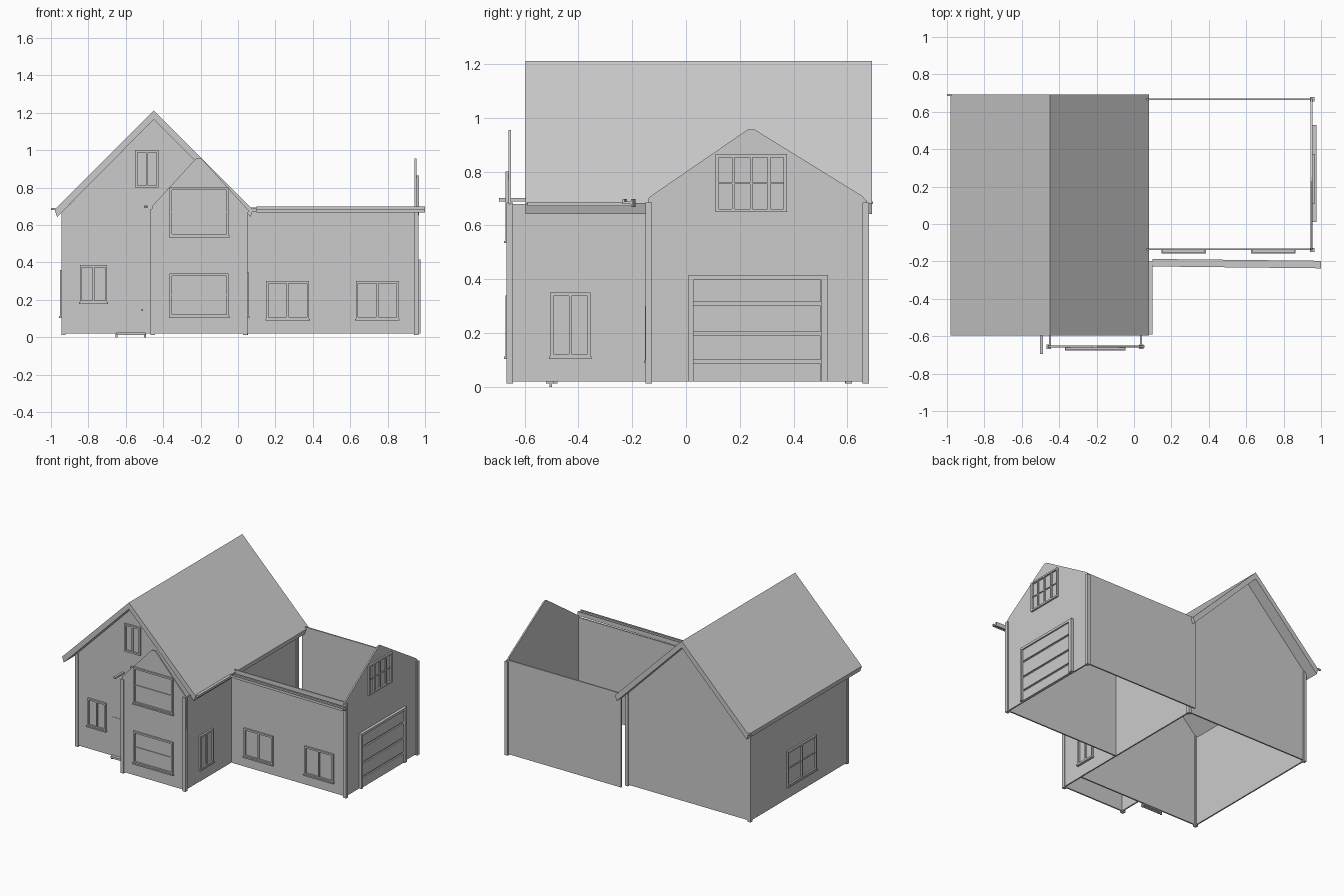
import bpy, bmesh

if "Cube" in bpy.data.objects:
    bpy.data.objects.remove(bpy.data.objects["Cube"])


def finish(name, bm):
    bmesh.ops.recalc_face_normals(bm, faces=bm.faces)
    mesh = bpy.data.meshes.new(name)
    bm.to_mesh(mesh)
    bm.free()
    ob = bpy.data.objects.new(name, mesh)
    bpy.context.collection.objects.link(ob)
    return ob


def boxes(name, items):
    """One object from boxes given as (x0, x1, y0, y1, z0, z1)."""
    bm = bmesh.new()
    for x0, x1, y0, y1, z0, z1 in items:
        vs = bmesh.ops.create_cube(bm, size=1)["verts"]
        for v in vs:
            v.co = ((x0 + x1) / 2 + v.co.x * (x1 - x0),
                    (y0 + y1) / 2 + v.co.y * (y1 - y0),
                    (z0 + z1) / 2 + v.co.z * (z1 - z0))
    return finish(name, bm)


def prism(name, profile, axis, a, b):
    """Extrude a (u, z) profile along x or y from a to b."""
    bm = bmesh.new()
    place = (lambda u, z, d: (d, u, z)) if axis == "x" else (lambda u, z, d: (u, d, z))
    r0, r1 = [[bm.verts.new(place(u, z, d)) for u, z in profile] for d in (a, b)]
    bm.faces.new(r0)
    bm.faces.new(r1)
    n = len(profile)
    for i in range(n):
        j = (i + 1) % n
        bm.faces.new((r0[i], r0[j], r1[j], r1[i]))
    return finish(name, bm)


def window(name, side, at, u0, u1, z0, z1, cols=2, rows=1, sill=True):
    """Frame, glazing bars and sill standing proud of the wall face at 'at'."""
    w, d = 0.012, 0.012
    parts = [(u0, u0 + w, d, z0, z1), (u1 - w, u1, d, z0, z1),
             (u0, u1, d, z0, z0 + w), (u0, u1, d, z1 - w, z1)]
    for i in range(1, cols):
        u = u0 + (u1 - u0) * i / cols
        parts.append((u - .005, u + .005, d * .8, z0, z1))
    for i in range(1, rows):
        z = z0 + (z1 - z0) * i / rows
        parts.append((u0, u1, d * .5, z - .003, z + .003))
    if sill:
        parts.append((u0 - .004, u1 + .004, d + .005, z0 - .006, z0 + .003))
    out = []
    for a, b, dep, c, e in parts:
        if side == "front":
            out.append((a, b, at - dep, at, c, e))
        elif side == "right":
            out.append((at, at + dep, a, b, c, e))
        else:
            out.append((at - dep, at, a, b, c, e))
    return boxes(name, out)


T = 0.01               # wall thickness
B = 0.02               # wall bottom
FRONT, BACK = -.495, .61   # main house wall faces

# Main house walls: two gables and two sides
gable = [(-.94, B), (.045, B), (.045, .67), (-.45, 1.165), (-.94, .67)]
prism("main_front_wall", gable, "y", FRONT, FRONT + T)
prism("main_back_wall", gable, "y", BACK - T, BACK)
boxes("main_side_walls", [(-.94, -.94 + T, FRONT, BACK, B, .67),
                          (.035, .045, FRONT, BACK, B, .67)])

# Main roof: folded slab with fascia edges
prism("main_roof", [(-.98, .682), (-.45, 1.212), (.08, .682), (.067, .643),
                    (-.45, 1.165), (-.967, .643)], "y", -.597, .692)

# Front bay with its own gable
prism("bay_front_wall", [(-.45, B), (.042, B), (.055, .68), (-.195, .955),
                         (-.225, .955), (-.46, .70)], "y", -.66, -.65)
boxes("bay_side_walls", [(-.455, -.445, -.655, FRONT, B, .68),
                         (.033, .043, -.655, FRONT, B, .68)])

# Garage wing, open at the top
boxes("garage_long_walls", [(.045, .955, -.14, -.13, B, .695),
                            (.045, .955, .662, .672, B, .695)])
prism("garage_gable_wall", [(-.14, B), (.672, B), (.672, .69), (.655, .71),
                            (.255, .957), (.23, .957), (-.13, .71), (-.14, .70)],
      "x", .945, .955)

# Corner posts
corners = [(-.455, -.656), (.038, -.656), (.953, -.139), (.953, .668),
           (-.933, FRONT + .005), (-.933, BACK - .006), (.042, BACK - .004)]
boxes("corner_posts", [(x - .012, x + .012, y - .012, y + .012, .012, .685)
                       for x, y in corners])

# Eave gutters; the garage one runs slightly askew
gutter = boxes("garage_eave_gutter", [(0, .90, -.02, .016, -.010, 0),
                                      (0, .90, -.024, -.016, -.010, .008),
                                      (0, .90, .008, .016, -.022, .008)])
gutter.location = (.10, -.203, .69)
gutter.rotation_euler.z = -.011
boxes("main_eave_gutter", [(.078, .098, -.59, -.2, .672, .688)])
boxes("bay_eave_gutter", [(-.503, -.487, -.695, -.595, .69, .702)])
boxes("left_eave_end", [(-1.0, -.975, .685, .695, .68, .69)])

# Windows
window("front_window", "front", FRONT, -.845, -.70, .185, .385)
window("attic_window", "front", FRONT, -.55, -.425, .80, 1.0, sill=False)
window("bay_lower_window", "front", -.66, -.365, -.05, .11, .34, cols=1, rows=2)
window("bay_upper_window", "front", -.66, -.365, -.05, .54, .80, cols=1, rows=2)
for i, x in enumerate((.15, .63)):
    window(f"garage_window_{i + 1}", "front", -.14, x, x + .23, .095, .30)
window("side_window", "right", .045, -.505, -.355, .11, .35)
window("left_window", "left", -.94, -.13, .20, .11, .36, rows=2)
window("garage_gable_window", "right", .955, .11, .375, .65, .865, cols=4, rows=2,
       sill=False)

# Front door with knob and step
boxes("front_door", [(-.65, -.49, FRONT - .003, FRONT, B, .30),
                     (-.493, -.487, FRONT - .008, FRONT, B, .30),
                     (-.517, -.507, FRONT - .015, FRONT, .14, .15)])
boxes("door_step", [(-.65, -.495, -.52, -.49, .012, .026),
                    (-.655, -.645, -.508, -.498, 0, .02),
                    (-.502, -.492, -.508, -.498, 0, .02)])
boxes("wall_lamp", [(-.50, -.485, FRONT - .015, FRONT, .69, .705)])

# Garage door: frame and four panels
boxes("garage_door_frame", [(.955, .975, .01, .028, B, .415),
                            (.955, .975, .502, .528, B, .415),
                            (.955, .975, .01, .528, .398, .415)])
boxes("garage_door_panels", [(.955, .965, .028, .50, z0, z1) for z0, z1 in
                             ((.02, .087), (.10, .19), (.203, .303), (.316, .398))])
